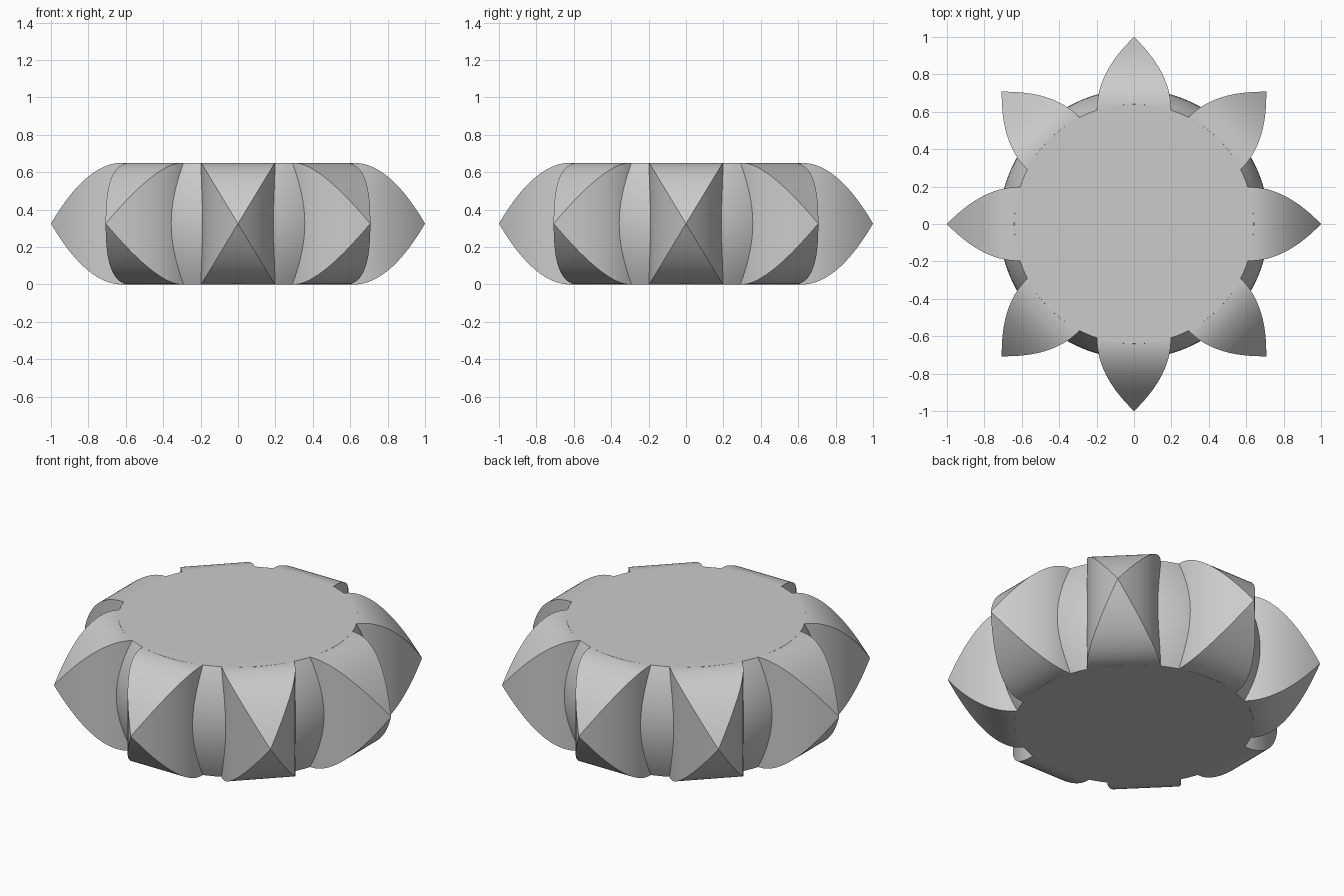
import bpy, bmesh, math
from mathutils import Matrix, Vector

HEIGHT = 0.65
MID = HEIGHT / 2
RIM, BELLY = 0.64, 0.72          # body radius at the caps and at mid height
BASE, TIP = 0.62, 1.0            # spike taper range along its axis
HALF_WIDTH = 0.197
HOLE_ANGLE = math.radians(-22.5)

default = bpy.data.objects.get("Cube")
if default:
    bpy.data.objects.remove(default, do_unlink=True)

grey = bpy.data.materials.new("plain_grey")
grey.use_nodes = True
COLOUR = (0.6, 0.6, 0.6, 1)
grey.diffuse_color = COLOUR
grey.node_tree.nodes["Principled BSDF"].inputs["Base Color"].default_value = COLOUR


def make_object(name, bm):
    bmesh.ops.recalc_face_normals(bm, faces=bm.faces)
    mesh = bpy.data.meshes.new(name)
    bm.to_mesh(mesh)
    bm.free()
    mesh.materials.append(grey)
    obj = bpy.data.objects.new(name, mesh)
    bpy.context.collection.objects.link(obj)
    return obj


def loft(rings, end_point=None):
    """Skin closed rings; cap the start, and cap or point the end."""
    bm = bmesh.new()
    loops = [[bm.verts.new(p) for p in ring] for ring in rings]
    n = len(loops[0])
    for a, b in zip(loops, loops[1:]):
        for i in range(n):
            j = (i + 1) % n
            bm.faces.new((a[i], a[j], b[j], b[i]))
    bm.faces.new(loops[0][::-1])
    if end_point is None:
        bm.faces.new(loops[-1])
    else:
        tip = bm.verts.new(end_point)
        for i in range(n):
            bm.faces.new((loops[-1][i], loops[-1][(i + 1) % n], tip))
    return bm


def make_body(segments=128, steps=16):
    rings = []
    for k in range(steps + 1):
        u = 2 * k / steps - 1
        r = RIM + (BELLY - RIM) * (1 - u * u)
        rings.append([(r * math.cos(math.tau * i / segments),
                       r * math.sin(math.tau * i / segments),
                       MID * (1 + u)) for i in range(segments)])
    return make_object("body", loft(rings))


def make_spike(name, angle, steps=20):
    # rectangular sections shrinking along a parabola to the tip
    sections = [(BASE - 0.06, 1)]
    for k in range(steps):
        t = k / steps
        sections.append((BASE + (TIP - BASE) * t, 1 - t * t))
    corners = [(-1, -1), (1, -1), (1, 1), (-1, 1)]
    rings = [[(r, a * HALF_WIDTH * s, MID + b * MID * s) for a, b in corners]
             for r, s in sections]
    bm = loft(rings, (TIP, 0, MID))
    bm.transform(Matrix.Rotation(angle, 4, 'Z'))
    return make_object(name, bm)


body = make_body()
spikes = [make_spike(f"spike_{i + 1}", i * math.pi / 4) for i in range(8)]

# Blind round hole bored inwards between two neighbouring spikes
bm = bmesh.new()
bmesh.ops.create_cone(bm, cap_ends=True, segments=64, radius1=0.187,
                      radius2=0.187, depth=1.0)
bm.transform(Matrix.Rotation(HOLE_ANGLE, 4, 'Z')
             @ Matrix.Translation(Vector((0.7, 0, MID)))
             @ Matrix.Rotation(math.pi / 2, 4, 'Y'))
cutter = make_object("hole_cutter", bm)
cutter.hide_render = True


def activate(obj):
    bpy.ops.object.select_all(action='DESELECT')
    obj.select_set(True)
    bpy.context.view_layer.objects.active = obj


for obj in (body, spikes[0], spikes[7]):
    activate(obj)
    mod = obj.modifiers.new("hole", 'BOOLEAN')
    mod.operation = 'DIFFERENCE'
    mod.solver = 'EXACT'
    mod.object = cutter
    bpy.ops.object.modifier_apply(modifier=mod.name)
bpy.data.objects.remove(cutter, do_unlink=True)

for obj in [body] + spikes:
    activate(obj)
    bpy.ops.object.shade_smooth_by_angle(angle=math.radians(25))
